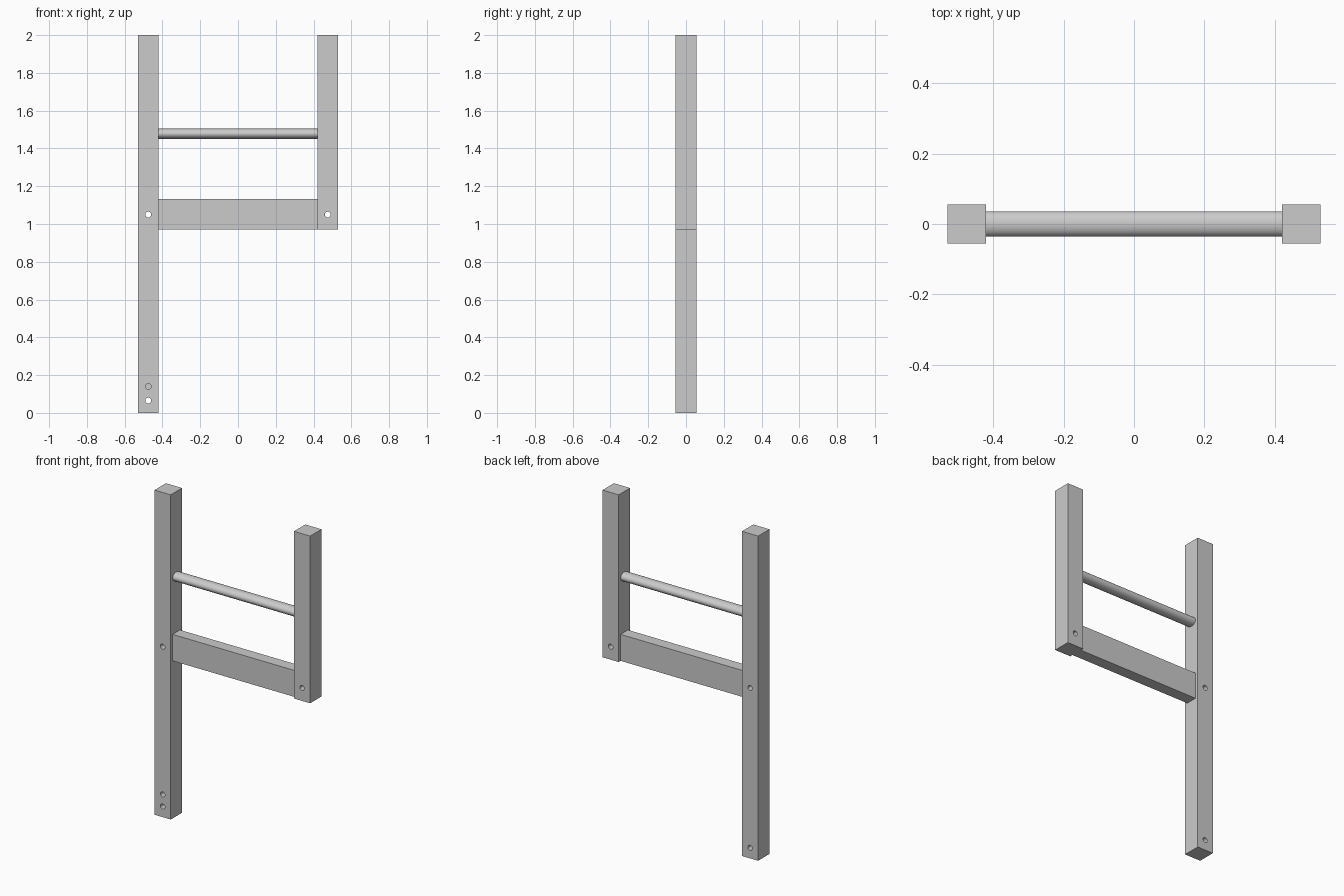
import bpy, math

if "Cube" in bpy.data.objects:
    bpy.data.objects.remove(bpy.data.objects["Cube"])

POST = 0.11          # square post size
POST_X = 0.475       # post centre offset
INNER = POST_X - POST / 2


def box(name, x0, x1, y0, y1, z0, z1):
    bpy.ops.mesh.primitive_cube_add(size=1, location=((x0 + x1) / 2, (y0 + y1) / 2, (z0 + z1) / 2))
    ob = bpy.context.object
    ob.name = name
    ob.scale = (x1 - x0, y1 - y0, z1 - z0)
    bpy.ops.object.transform_apply(location=False, rotation=False, scale=True)
    return ob


def drill(post, x, z, y0=-0.1, y1=0.1, r=0.0155):
    """Bore a bolt hole along y, then remove the cutter."""
    bpy.ops.mesh.primitive_cylinder_add(vertices=32, radius=r, depth=y1 - y0,
                                        location=(x, (y0 + y1) / 2, z),
                                        rotation=(math.pi / 2, 0, 0))
    cutter = bpy.context.object
    cutter.hide_render = True
    mod = post.modifiers.new("hole", 'BOOLEAN')
    mod.operation = 'DIFFERENCE'
    mod.solver = 'EXACT'
    mod.object = cutter
    bpy.context.view_layer.objects.active = post
    bpy.ops.object.modifier_apply(modifier=mod.name)
    bpy.data.objects.remove(cutter, do_unlink=True)


def smooth(ob):
    bpy.ops.object.select_all(action='DESELECT')
    ob.select_set(True)
    bpy.context.view_layer.objects.active = ob
    bpy.ops.object.shade_smooth_by_angle(angle=math.radians(30))


# Posts: long one on the left, short one on the right
long_post = box("long_post", -POST_X - POST / 2, -INNER, -POST / 2, POST / 2, 0, 2)
short_post = box("short_post", INNER, POST_X + POST / 2, -POST / 2, POST / 2, 0.97, 2)

# Through bolt holes, plus one blind hole in the front of the long post
drill(long_post, -POST_X, 1.05)
drill(long_post, -POST_X, 0.065)
drill(long_post, -POST_X, 0.14, y1=0.0)
drill(short_post, POST_X, 1.05)
smooth(long_post)
smooth(short_post)

# Lower rail board
box("lower_rail", -INNER, INNER, -0.036, 0.036, 0.97, 1.133)

# Oval hand rail
bpy.ops.mesh.primitive_cylinder_add(vertices=48, radius=1, depth=2 * INNER,
                                    location=(0, 0, 1.478), rotation=(0, math.pi / 2, 0))
hand_rail = bpy.context.object
hand_rail.name = "hand_rail"
hand_rail.scale = (0.027, 0.036, 1)
bpy.ops.object.transform_apply(location=False, rotation=True, scale=True)
smooth(hand_rail)
